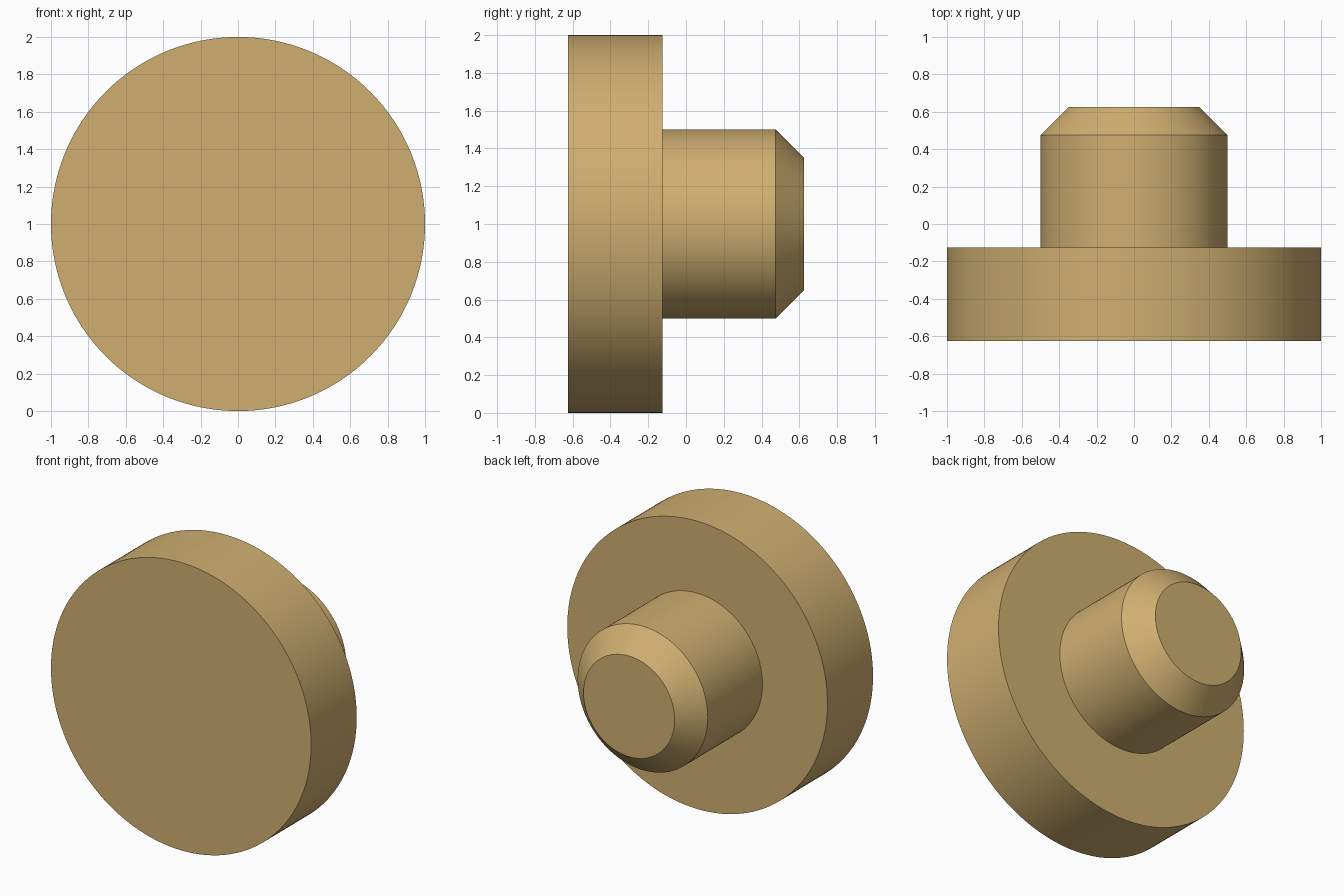
import bpy, bmesh, math
from mathutils import Vector, Matrix

if "Cube" in bpy.data.objects:
    bpy.data.objects.remove(bpy.data.objects["Cube"])

SEGMENTS = 128

brass = bpy.data.materials.new("brass")
brass.diffuse_color = (0.63, 0.43, 0.165, 1)
brass.use_nodes = True
brass.node_tree.nodes["Principled BSDF"].inputs["Base Color"].default_value = brass.diffuse_color

# Half profile (radius, y): wide disc head, shank, chamfered tip
profile = [(0, -0.625), (1, -0.625), (1, -0.125), (0.5, -0.125),
           (0.5, 0.475), (0.35, 0.625), (0, 0.625)]

# Revolve the profile around the y axis
bm = bmesh.new()
verts = [bm.verts.new((r, y, 0)) for r, y in profile]
edges = [bm.edges.new(pair) for pair in zip(verts, verts[1:])]
bmesh.ops.spin(bm, geom=verts + edges, cent=(0, 0, 0), axis=(0, 1, 0),
               angle=math.tau, steps=SEGMENTS, use_merge=True)
bmesh.ops.remove_doubles(bm, verts=bm.verts, dist=1e-5)
bmesh.ops.recalc_face_normals(bm, faces=bm.faces)
bmesh.ops.translate(bm, verts=bm.verts, vec=(0, 0, 1))

mesh = bpy.data.meshes.new("flanged_pin")
bm.to_mesh(mesh)
bm.free()
mesh.materials.append(brass)
pin = bpy.data.objects.new("flanged_pin", mesh)
bpy.context.collection.objects.link(pin)

# Smooth round walls, sharp rims
bpy.context.view_layer.objects.active = pin
pin.select_set(True)
bpy.ops.object.shade_smooth_by_angle(angle=math.radians(30))
